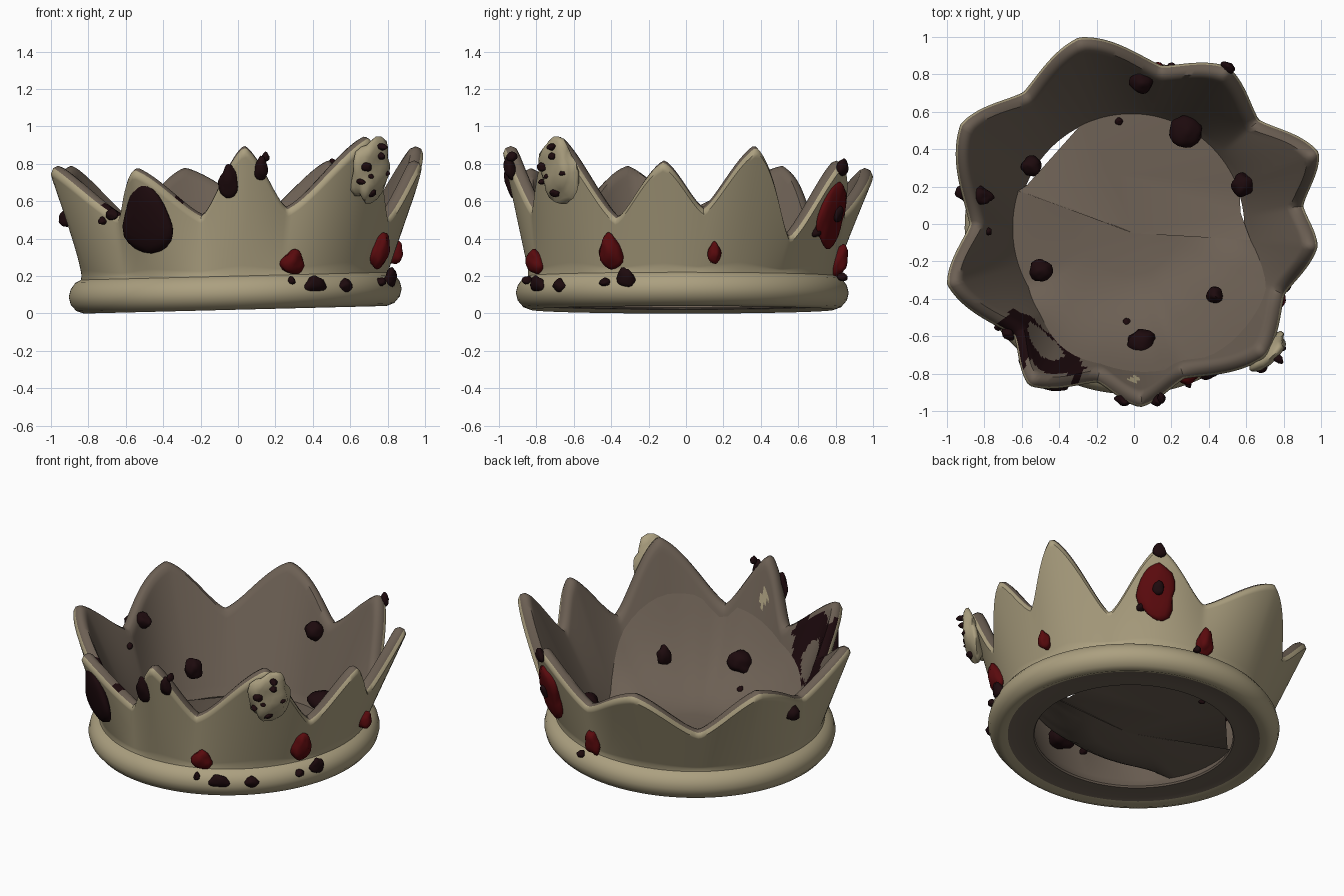
import bpy, bmesh, math
from math import sin, cos, radians
from mathutils import Vector, Matrix, noise

if "Cube" in bpy.data.objects:
    bpy.data.objects.remove(bpy.data.objects["Cube"], do_unlink=True)


def material(name, rgb):
    m = bpy.data.materials.new(name)
    m.use_nodes = True
    m.diffuse_color = (*rgb, 1)
    m.node_tree.nodes["Principled BSDF"].inputs["Base Color"].default_value = (*rgb, 1)
    return m


BONE = material("aged bone", (0.41, 0.35, 0.215))
INSIDE = material("dull brown lining", (0.15, 0.116, 0.088))
DARK = material("dried dark red", (0.012, 0.003, 0.004))
RED = material("deep red", (0.10, 0.003, 0.004))


def finish(bm, name, mats, angle=40):
    mesh = bpy.data.meshes.new(name)
    bm.to_mesh(mesh)
    bm.free()
    obj = bpy.data.objects.new(name, mesh)
    bpy.context.collection.objects.link(obj)
    for m in mats:
        mesh.materials.append(m)
    bpy.ops.object.select_all(action="DESELECT")
    obj.select_set(True)
    bpy.context.view_layer.objects.active = obj
    bpy.ops.object.shade_smooth_by_angle(angle=radians(angle))
    return obj


# Crown edge: (angle, radius, height), valleys and points alternating
EDGE = [(-137, .88, .53), (-123, 1.03, .78), (-103, .87, .53), (-88, .98, .9),
        (-72, .87, .57), (-45, 1.0, .95), (-25, .89, .52), (-7, .99, .82),
        (6, .91, .57), (21, 1.06, .9), (40, .87, .42), (59, .98, .82),
        (80, .86, .54), (106.5, 1.04, .78), (130, .92, .5), (150, 1.07, .79),
        (180, .88, .55), (198, 1.05, .79), (223, .88, .53)]
BASE_R, BASE_Z = 0.82, 0.19


def edge(deg):
    deg = (deg + 137) % 360 - 137
    for (a0, r0, z0), (a1, r1, z1) in zip(EDGE, EDGE[1:]):
        if a0 <= deg <= a1:
            t = (deg - a0) / (a1 - a0)
            mix = (t * t * (3 - 2 * t) + t) / 2
            return r0 + (r1 - r0) * mix, z0 + (z1 - z0) * mix


def point(deg, r, z, s=0.0):
    """Cylinder point, with the base off centre and slightly tilted."""
    k = 1 - s
    x, y = r * cos(radians(deg)), r * sin(radians(deg))
    return Vector((x - .015 * k, y - .02 * k, z + (.02 + .025 * x) * k))


# Crown body: one closed cross-section swept around the axis
FOOT = [(.612, .04), (.605, .028), (.612, .018), (.66, .018), (.77, .018),
        (.81, 0), (.85, .015), (.88, .05), (.89, .09), (.88, .13), (.855, .165), (.825, .18)]
STEPS = 28
N = 300
LINING_R, LINING_Z = 0.63, 0.07


def inner_wall(deg, s):
    rt, zt = edge(deg)
    return point(deg, LINING_R + (rt - .09 - LINING_R) * s, LINING_Z + (zt - .05 - LINING_Z) * s, s)


def section(deg):
    rt, zt = edge(deg)
    pts = [point(deg, r, z) for r, z in FOOT]
    for i in range(1, STEPS + 1):
        s = i / STEPS
        pts.append(point(deg, BASE_R + (rt - BASE_R) * s, BASE_Z + (zt - .04 - BASE_Z) * s, s))
    for dr, dz in ((.012, .012), (.04, 0), (.07, .012)):
        pts.append(point(deg, rt - dr, zt - dz, 1))
    return pts + [inner_wall(deg, i / STEPS) for i in range(STEPS, -1, -1)]


def inner_colour(face):
    """Lining, a ragged stain behind one point and a bare chip behind the next."""
    c = face.calc_center_median()
    deg = math.degrees(math.atan2(c.y, c.x))
    if abs(deg + 90) / 2.5 + abs(c.z - .66) / .07 < 1:
        return 0
    da = deg + 127
    wob = .3 * noise.noise(c * 12)
    outer = (da / 18) ** 2 + ((c.z - .5) / .21) ** 2
    hole = (da / 9) ** 2 + ((c.z - .43) / .12) ** 2
    return 2 if outer < 1 + wob and hole > 1 + wob else 1


bm = bmesh.new()
rings = [[bm.verts.new(p) for p in section(360 * i / N)] for i in range(N)]
count = len(rings[0])
first_inner = len(FOOT) + STEPS
for i in range(N):
    a, b = rings[i], rings[(i + 1) % N]
    for j in range(count):
        k = (j + 1) % count
        f = bm.faces.new((a[j], b[j], b[k], a[k]))
        if j >= first_inner:
            f.material_index = inner_colour(f)
        elif j < 4:
            f.material_index = 1
bmesh.ops.recalc_face_normals(bm, faces=bm.faces)
finish(bm, "crown_body", [BONE, INSIDE, DARK], 50)


# Lining: a sheet sagging from the front wall, then a loose flap at the back
def sheet_row(deg, rows=10):
    """Curve from the wall down to the middle, starting higher at the front."""
    d = (deg - 310) / (100 if deg < 310 else 45)
    rise = max(cos(radians(90 * min(abs(d), 1))), 0)
    rt, zt = edge(deg)
    height = min(.08 + .54 * rise, .85 * zt)
    start = inner_wall(deg, (height - LINING_Z) / (zt - .05 - LINING_Z))
    bend, end = point(deg, .54, .08), point(deg, .25, .05)
    ts = [i / rows for i in range(rows + 1)]
    return [start * (1 - t) ** 2 + bend * 2 * t * (1 - t) + end * t * t for t in ts]


bm = bmesh.new()
columns = [[bm.verts.new(p) for p in sheet_row(a)] for a in range(162, 355, 4)]
for a, b in zip(columns, columns[1:]):
    for j in range(len(a) - 1):
        bm.faces.new((a[j], b[j], b[j + 1], a[j + 1]))
left, mid, right = [bm.verts.new(p) for p in ((-.57, .21, .05), (-.13, .28, .07), (.57, .06, .06))]
hub = bm.verts.new((0, -.05, .07))
loop = [c[-1] for c in columns] + columns[-1][-2::-1] + [right, mid, left] + columns[0][:-1]
for v, w in zip(loop, loop[1:] + loop[:1]):
    bm.faces.new((hub, v, w))
back = [bm.verts.new(point(a, .622, .035)) for a in (22, 40, 60, 80, 100, 114)]
for v, w in zip([right] + back, back + [left]):
    bm.faces.new((mid, v, w))
bmesh.ops.recalc_face_normals(bm, faces=bm.faces)
finish(bm, "inner_lining", [INSIDE], 60)


# Rounded drips and lumps
def blob(name, mat, loc, deg, w, h, depth, taper=.35, rough=.25, lean=.2):
    bm = bmesh.new()
    bmesh.ops.create_icosphere(bm, subdivisions=3, radius=1)
    for v in bm.verts:
        n = v.co.copy()
        v.co *= 1 + rough * noise.noise(n * 1.4 + Vector(loc) * 9)
        v.co.y *= 1 - taper * n.z
        v.co = Vector((v.co.x * depth, v.co.y * w, v.co.z * h))
    turn = Matrix.Rotation(radians(deg), 4, "Z") @ Matrix.Rotation(lean, 4, "Y")
    bm.transform(Matrix.Translation(loc) @ turn)
    return finish(bm, name, [mat], 60)


def on_wall(deg, z, out=0.0):
    """Point on the outer surface, pushed out by a small distance."""
    rt, zt = edge(deg)
    if z < .2:
        return point(deg, .875 + out, z - .02)
    s = min((z - .2) / (zt - .2), 1)
    return point(deg, BASE_R + (rt - BASE_R) * s + out, z - .02 * (1 - s), s)


# Outer drips: (angle, height, half width, half height)
RED_DRIPS = [(-69, .27, .065, .065), (-27, .33, .065, .1), (11, .31, .035, .06),
             (59, .54, .11, .19), (81, .28, .05, .09)]
DARK_DRIPS = [(-93, .71, .05, .09), (-82.5, .78, .035, .065), (-81, .84, .02, .025),
              (-70, .17, .018, .022), (-61, .145, .063, .045), (-48, .135, .042, .036),
              (-28, .15, .028, .022), (-20, .17, .05, .055), (59, .78, .04, .045),
              (53, .43, .028, .03), (76, .19, .022, .022), (-139, .53, .04, .03),
              (-143, .5, .02, .02)]
for i, (a, z, w, h) in enumerate(RED_DRIPS):
    blob(f"red_drip_{i + 1}", RED, on_wall(a, z, .015), a, w, h, .045)
for i, (a, z, w, h) in enumerate(DARK_DRIPS):
    blob(f"dark_drip_{i + 1}", DARK, on_wall(a, z, .008), a, w, h, .028)
blob("dark_spot_on_red", DARK, on_wall(59, .53, .055), 59, .035, .045, .025)
blob("large_dark_drip", DARK, on_wall(-121, .53), -121, .14, .21, .045, .5, .15)
blob("draped_dark_drip", DARK, (-.86, .16, .53), 169, .055, .055, .11, .1, .25, .4)

# Inner clots: (x, y, z, half width, half height)
CLOTS = [(.04, .76, .48, .06, .06), (.28, .5, .17, .085, .06), (-.55, .31, .24, .055, .065),
         (.58, .21, .2, .06, .06), (-.5, -.25, .18, .06, .06), (.43, -.38, .33, .045, .06),
         (.04, -.64, .29, .08, .07), (-.04, -.53, .17, .025, .02), (-.08, .55, .06, .02, .02),
         (-.68, -.4, .33, .025, .025), (-.78, -.04, .46, .02, .02)]
for i, (x, y, z, w, h) in enumerate(CLOTS):
    deg = math.degrees(math.atan2(y, x))
    blob(f"inner_clot_{i + 1}", DARK, (x, y, z), deg, w, h, w, .15)

# Lumpy growth on the tallest point, with spots
blob("bone_growth", BONE, on_wall(-43.5, .75, .03), -43.5, .125, .18, .06, -.1, .3)
SPOTS = [(-48, .78, .03), (-43, .84, .022), (-44, .64, .03), (-39.5, .75, .022),
         (-49, .7, .018), (-43, .89, .022), (-46, .73, .018)]
for i, (a, z, size) in enumerate(SPOTS):
    blob(f"growth_spot_{i + 1}", DARK, on_wall(a, z, .07), a, size, size * .8, .03, 0)
